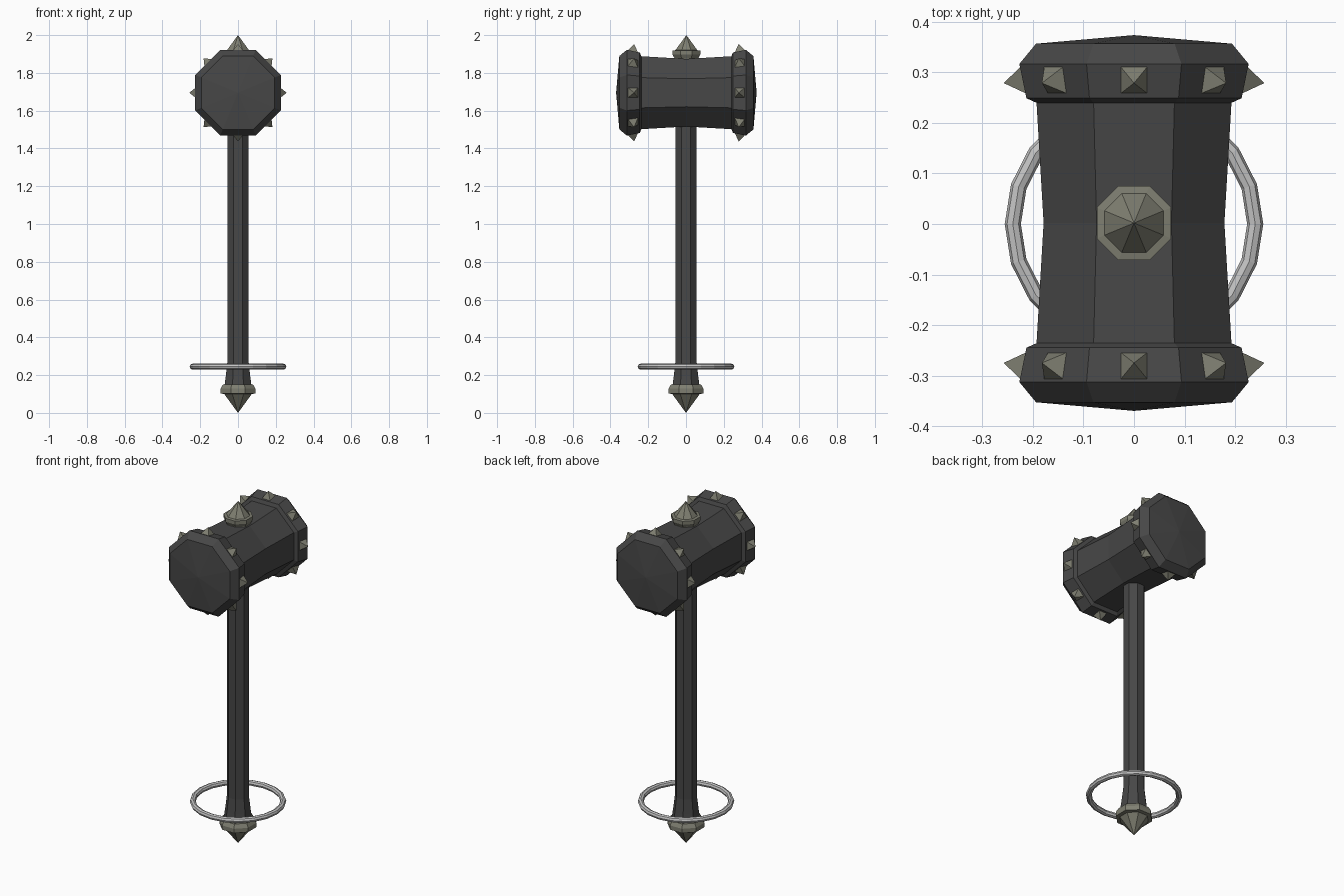
import bpy, math
from mathutils import Matrix, Vector

if "Cube" in bpy.data.objects:
    bpy.data.objects.remove(bpy.data.objects["Cube"])


def material(name, rgb):
    m = bpy.data.materials.new(name)
    m.diffuse_color = (*rgb, 1)
    m.use_nodes = True
    m.node_tree.nodes["Principled BSDF"].inputs["Base Color"].default_value = m.diffuse_color
    return m


IRON = material("dark iron", (0.063, 0.063, 0.063))
BRASS = material("dull olive metal", (0.21, 0.21, 0.165))
STEEL = material("light steel", (0.55, 0.55, 0.55))
HEAD_Z, HEAD_Y = 1.695, 0.002


def make(name, verts, faces, mat, matrix=Matrix()):
    me = bpy.data.meshes.new(name)
    me.from_pydata([matrix @ Vector(v) for v in verts], [], faces)
    me.materials.append(mat)
    ob = bpy.data.objects.new(name, me)
    bpy.context.collection.objects.link(ob)
    return ob


def lathe(name, profile, mat, matrix=Matrix(), n=8):
    """Turn (apothem, height) points, bottom to top, into an n-sided solid with flats on the axes."""
    verts, faces, rings = [], [], []
    for r, z in profile:
        start = len(verts)
        if r == 0:
            verts.append((0, 0, z))
            rings.append([start] * n)
            continue
        big = r / math.cos(math.pi / n)
        for i in range(n):
            a = 2 * math.pi * (i + 0.5) / n
            verts.append((big * math.cos(a), big * math.sin(a), z))
        rings.append(list(range(start, start + n)))
    for low, high in zip(rings, rings[1:]):
        for i in range(n):
            j = (i + 1) % n
            quad = [low[i], low[j], high[j], high[i]]
            faces.append(list(dict.fromkeys(quad)))
    if profile[0][0]:
        faces.append(rings[0][::-1])
    if profile[-1][0]:
        faces.append(rings[-1])
    return make(name, verts, faces, mat, matrix)


# Hammer head: waisted barrel with a flared, domed cap at each end
half = [(0, 0.372), (0.194, 0.355), (0.227, 0.315), (0.213, 0.247), (0.193, 0.238)]
profile = [(r, -y) for r, y in half] + [(0.179, 0)] + half[::-1]
to_head = Matrix.Translation((0, HEAD_Y, HEAD_Z)) @ Matrix.Rotation(-math.pi / 2, 4, 'X')
lathe("hammer_head", profile, IRON, to_head)

# Pyramid studs, one on each flat of both end bands
for end in (-1, 1):
    for i in range(8):
        spin = Matrix.Rotation(i * math.pi / 4, 4, 'Z')
        b, y = 0.027, 0.283
        verts = [(0.213, -b, end * (y - b)), (0.213, b, end * (y - b)),
                 (0.224, b, end * (y + b)), (0.224, -b, end * (y + b)),
                 (0.258, 0, end * 0.277)]
        faces = [(0, 3, 2, 1), (0, 1, 4), (1, 2, 4), (2, 3, 4), (3, 0, 4)]
        if end < 0:
            faces = [f[::-1] for f in faces]
        make("stud", verts, faces, BRASS, to_head @ spin)

# Handle with a flared foot
lathe("handle", [(0.072, 0.14), (0.064, 0.2), (0.055, 0.28), (0.055, 1.56)], IRON)

# Spiked pommel, and a smaller copy as the finial on top
spike = [(0, 0), (0.073, 0.1), (0.092, 0.103), (0.092, 0.128), (0.08, 0.15)]
lathe("pommel", spike, BRASS)
flip = Matrix.Translation((0, HEAD_Y, 2)) @ Matrix.Rotation(math.pi, 4, 'X') @ Matrix.Scale(0.8, 4)
lathe("finial", spike + [(0.08, 0.17)], BRASS, flip)

# Loose ring around the lower handle
bpy.ops.mesh.primitive_torus_add(location=(0, 0, 0.245), major_radius=0.24, minor_radius=0.016,
                                 major_segments=20, minor_segments=8)
ring = bpy.context.object
ring.name = "ring"
ring.data.materials.append(STEEL)
